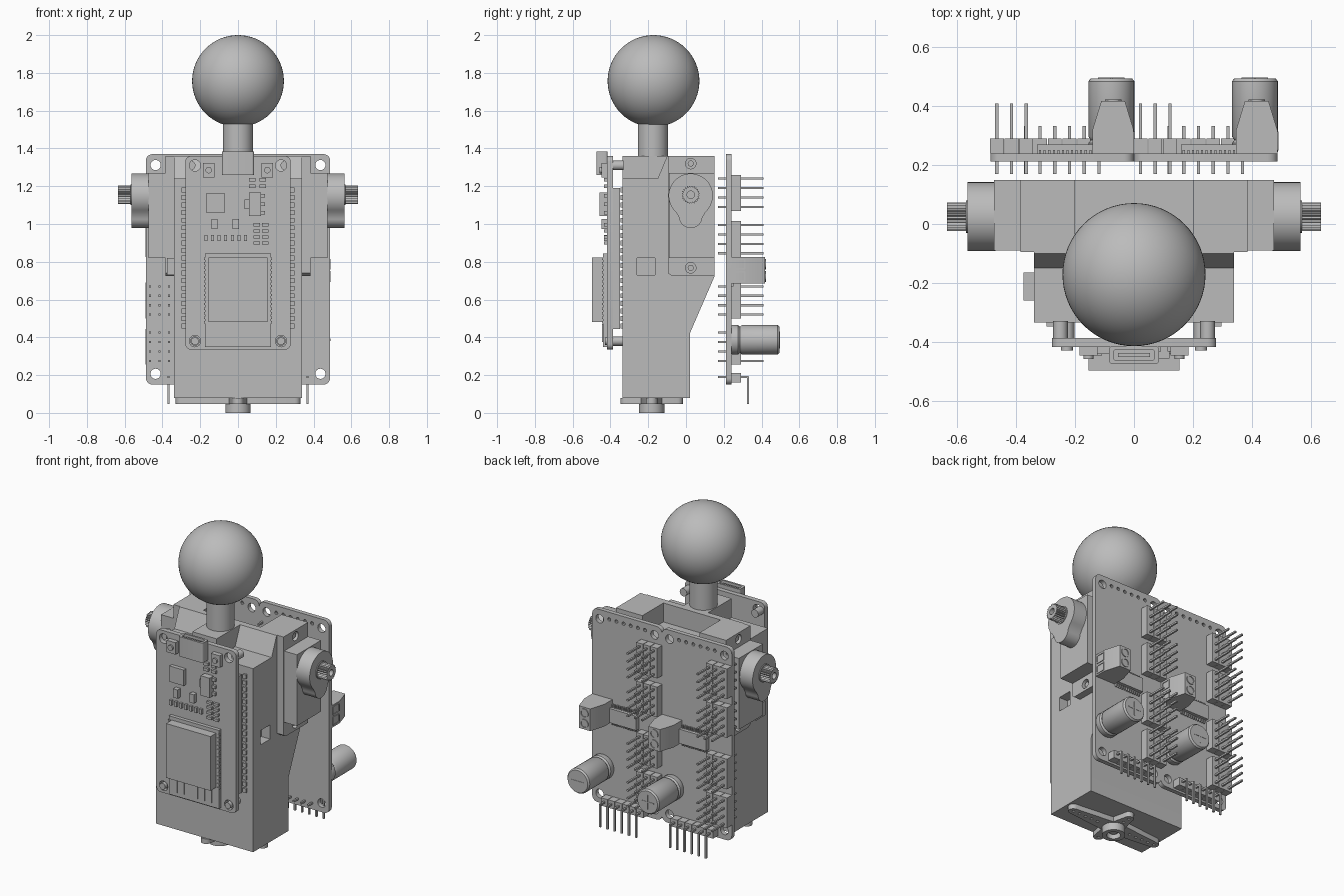
import bpy, bmesh
from math import sin, cos, pi, radians
from mathutils import Matrix, Vector

if "Cube" in bpy.data.objects:
    bpy.data.objects.remove(bpy.data.objects["Cube"])

grey = bpy.data.materials.new("plain grey")
grey.use_nodes = True
grey.diffuse_color = (0.5, 0.5, 0.5, 1)
grey.node_tree.nodes["Principled BSDF"].inputs["Base Color"].default_value = (0.5, 0.5, 0.5, 1)

# Local (u, v, depth) frames: X maps to (y, z), Y to (x, z), Z to (x, y)
FRAMES = {"X": Matrix(((0, 0, 1), (1, 0, 0), (0, 1, 0))),
          "Y": Matrix(((1, 0, 0), (0, 0, -1), (0, 1, 0))),
          "Z": Matrix.Identity(3)}


def finish(name, bm, smooth=True):
    bmesh.ops.remove_doubles(bm, verts=bm.verts, dist=1e-5)
    bmesh.ops.recalc_face_normals(bm, faces=bm.faces)
    mesh = bpy.data.meshes.new(name)
    bm.to_mesh(mesh)
    bm.free()
    mesh.materials.append(grey)
    ob = bpy.data.objects.new(name, mesh)
    bpy.context.collection.objects.link(ob)
    if smooth:
        bpy.ops.object.select_all(action="DESELECT")
        ob.select_set(True)
        bpy.context.view_layer.objects.active = ob
        bpy.ops.object.shade_smooth_by_angle(angle=radians(35))
    return ob


def boxes(name, items):
    """One object from many (x0, x1, y0, y1, z0, z1) boxes."""
    bm = bmesh.new()
    for x0, x1, y0, y1, z0, z1 in items:
        m = Matrix.Translation(((x0 + x1) / 2, (y0 + y1) / 2, (z0 + z1) / 2))
        size = Matrix.Diagonal((abs(x1 - x0), abs(y1 - y0), abs(z1 - z0), 1))
        bmesh.ops.create_cube(bm, size=1, matrix=m @ size)
    return finish(name, bm, False)


def block(x, y, z, w, d, h):
    return (x - w / 2, x + w / 2, y - d / 2, y + d / 2, z - h / 2, z + h / 2)


def arc(u, v, r, a0=0, a1=360, n=24):
    steps = n if a1 - a0 == 360 else n + 1
    return [(u + r * cos(radians(a0 + (a1 - a0) * i / n)),
             v + r * sin(radians(a0 + (a1 - a0) * i / n))) for i in range(steps)]


def rounded(u0, u1, v0, v1, r):
    pts = []
    for u, v, a in ((u1 - r, v1 - r, 0), (u0 + r, v1 - r, 90), (u0 + r, v0 + r, 180), (u1 - r, v0 + r, 270)):
        pts += arc(u, v, r, a, a + 90, 5)
    return pts


def plate(name, axis, d0, d1, outline, holes=()):
    """Extrude an outline with holes along an axis, from d0 to d1."""
    cu = bpy.data.curves.new(name, "CURVE")
    cu.dimensions, cu.fill_mode, cu.extrude = "2D", "BOTH", abs(d1 - d0) / 2
    for loop in [outline, *holes]:
        s = cu.splines.new("POLY")
        s.points.add(len(loop) - 1)
        for p, (u, v) in zip(s.points, loop):
            p.co = (u, v, 0, 1)
        s.use_cyclic_u = True
    tmp = bpy.data.objects.new(name + "_curve", cu)
    bm = bmesh.new()
    bm.from_mesh(tmp.to_mesh())
    tmp.to_mesh_clear()
    bpy.data.objects.remove(tmp)
    mid = Vector([(d0 + d1) / 2 if axis == a else 0 for a in "XYZ"])
    bm.transform(Matrix.Translation(mid) @ FRAMES[axis].to_4x4())
    bmesh.ops.remove_doubles(bm, verts=bm.verts, dist=1e-5)
    bmesh.ops.dissolve_limit(bm, angle_limit=0.02, verts=bm.verts, edges=bm.edges)
    return finish(name, bm)


def turned(name, axis, u, v, profile, n=32):
    """Revolve (depth, radius) steps around an axis line through (u, v)."""
    bm = bmesh.new()
    flip = -1 if axis == "Y" else 1
    rings = [[bm.verts.new(FRAMES[axis] @ Vector((a, b, d * flip))) for a, b in arc(u, v, r, n=n)]
             for d, r in profile]
    for low, high in zip(rings, rings[1:]):
        for i in range(n):
            bm.faces.new((low[i], low[i - 1], high[i - 1], high[i]))
    bm.faces.new(rings[0])
    bm.faces.new(rings[-1])
    return finish(name, bm)


# Ball on a neck
bm = bmesh.new()
bmesh.ops.create_uvsphere(bm, u_segments=64, v_segments=32, radius=0.243,
                          matrix=Matrix.Translation((0, -0.172, 1.757)))
finish("ball", bm)
turned("neck", "Z", 0, -0.175, [(1.3, 0.08), (1.56, 0.08)])
plate("neck_pedestal", "X", -0.085, 0.085, [(-0.335, 1.23), (-0.08, 1.23), (-0.08, 1.36), (-0.335, 1.36)])

# Main housing with a sloped ridge and an open pocket on top
body = plate("housing", "X", -0.34, 0.34, [(-0.335, 0.08), (0.02, 0.08), (0.02, 0.42), (0.15, 0.72),
                                           (0.15, 1.24), (-0.335, 1.24)])
cutter = boxes("window_cutter", [(0.28, 0.4, -0.26, -0.165, 0.73, 0.82)])
cutter.hide_render = True
cut = body.modifiers.new("window", "BOOLEAN")
cut.operation, cut.object = "DIFFERENCE", cutter
bpy.context.view_layer.objects.active = body
bpy.ops.object.modifier_apply(modifier=cut.name)
bpy.data.objects.remove(cutter)
plate("top_ridge", "X", -0.34, 0.34, [(-0.15, 1.24), (-0.1, 1.36), (-0.06, 1.36), (-0.06, 1.24)])
boxes("pocket_walls", [(s * 0.2, s * 0.34, -0.06, 0.15, 1.24, 1.36) for s in (-1, 1)])
boxes("side_plug", [(-0.375, -0.34, -0.26, -0.165, 0.73, 0.82)])

# Side servos
for side, s in (("left", 1), ("right", -1)):
    plate(side + "_servo_flange", "X", s * 0.34, s * 0.385,
          [(-0.095, 0.74), (-0.075, 0.725), (0.15, 0.725), (0.15, 1.36), (-0.095, 1.36)],
          [arc(0.025, z, 0.028) for z in (0.768, 1.32)])
    for z in (0.768, 1.32):
        turned(side + "_flange_screw", "X", 0.025, z, [(s * 0.34, 0.016), (s * 0.375, 0.016)], 16)
    boxes(side + "_servo_body", [(s * 0.38, s * 0.475, -0.09, 0.15, 0.82, 1.27)])
    plate(side + "_gear_housing", "X", s * 0.47, s * 0.565,
          arc(0.025, 1.15, 0.117, -48, 228, 36) + arc(0.025, 1.04, 0.062, 185, 355, 16))
    turned(side + "_shaft_collar", "X", 0.025, 1.155, [(s * 0.56, 0.055), (s * 0.57, 0.055)])
    teeth = [(0.025 + r * cos(a), 1.155 + r * sin(a)) for i in range(48)
             for a, r in [(i * pi / 24, 0.049 if i % 2 else 0.041)]]
    plate(side + "_splined_shaft", "X", s * 0.565, s * 0.635, teeth, [arc(0.025, 1.155, 0.02)])

# Bottom servo horn: tapered cross with a hollow hub
cy = -0.182
for name, axis_len, turn in (("long", 0.3, 0), ("short", 0.135, 1)):
    outline = arc(axis_len, 0, 0.03, -90, 90, 10) + [(0, 0.06)] + arc(-axis_len, 0, 0.03, 90, 270, 10) + [(0, -0.06)]
    holes = [arc(t * axis_len * f, 0, 0.009, n=10) for t in (-1, 1)
             for f in ((0.4, 0.55, 0.7, 0.85, 1) if not turn else (0.65, 1))]
    swap = (lambda p: (p[1], p[0] + cy)) if turn else (lambda p: (p[0], p[1] + cy))
    plate(name + "_horn_arm", "Z", 0.048, 0.08, [swap(p) for p in outline], [[swap(p) for p in h] for h in holes])
plate("horn_hub", "Z", 0, 0.05, arc(0, cy, 0.067, n=32), [arc(0, cy, 0.04)])
turned("horn_screw", "Z", 0, cy, [(0.02, 0.025), (0.06, 0.025)])

# Front controller board
plate("controller_board", "Y", -0.418, -0.387, rounded(-0.279, 0.279, 0.335, 1.36, 0.03),
      [arc(s * 0.228, z, 0.03) for s in (-1, 1) for z in (0.38, 1.31)])
for s in (-1, 1):
    for z in (0.38, 1.31):
        turned("standoff", "Y", s * 0.25 if z > 1 else s * 0.228, z, [(-0.39, 0.025), (-0.33, 0.025)], 16)
    turned("board_screw", "Y", s * 0.228, 0.38, [(-0.43, 0.02), (-0.33, 0.02)], 16)
boxes("controller_headers", [(s * 0.235, s * 0.272, -0.39, -0.35, 0.445, 1.19) for s in (-1, 1)])
boxes("controller_pins", [block(s * 0.287, -0.338, 0.46 + i * 0.04, 0.022, 0.02, 0.026)
                          for s in (-1, 1) for i in range(19)])
boxes("radio_module_base", [(-0.175, 0.175, -0.44, -0.417, 0.35, 0.845)])
boxes("radio_shield", [(-0.155, 0.155, -0.497, -0.435, 0.48, 0.823)])
boxes("antenna_trace", [block(-0.12 + i * 0.048, -0.441, 0.42, 0.01, 0.006, 0.09) for i in range(6)]
      + [block(0, -0.441, 0.465, 0.25, 0.006, 0.01)])
boxes("radio_contacts", [block(s * 0.172, -0.435, 0.48 + i * 0.024, 0.015, 0.02, 0.012)
                         for s in (-1, 1) for i in range(15)])
plate("usb_socket", "Z", 1.26, 1.385, rounded(-0.085, 0.085, -0.475, -0.415, 0.012),
      [rounded(-0.07, 0.07, -0.463, -0.427, 0.01)])
boxes("usb_tongue", [(-0.055, 0.055, -0.452, -0.438, 1.27, 1.375), (-0.08, 0.08, -0.47, -0.42, 1.262, 1.28)])
for s in (-1, 1):
    boxes("push_button", [block(s * 0.155, -0.43, 1.285, 0.062, 0.035, 0.075)])
    turned("button_cap", "Y", s * 0.155, 1.285, [(-0.458, 0.017), (-0.44, 0.017)], 16)
boxes("usb_chip", [block(-0.12, -0.427, 1.112, 0.1, 0.03, 0.1)])
boxes("regulator", [block(0.09, -0.435, 1.105, 0.062, 0.045, 0.125), block(0.05, -0.424, 1.105, 0.03, 0.02, 0.05)]
      + [block(0.128, -0.424, 1.105 + k * 0.045, 0.03, 0.02, 0.02) for k in (-1, 0, 1)])
boxes("transistors", [block(x, -0.43, 1.0, 0.032, 0.035, 0.055) for x in (-0.125, -0.012)])
boxes("resistors", [block(-0.17 + i * 0.035, -0.424, 0.925, 0.016, 0.018, 0.032) for i in range(7)]
      + [block(x, -0.424, 0.9 + k * 0.032, 0.034, 0.018, 0.016) for x in (0.1, 0.145) for k in range(4)]
      + [block(x, -0.424, z, 0.034, 0.018, 0.018) for x in (0.075, 0.13) for z in (1.2, 1.235)])

# Two driver boards on the back
for side, cx in (("left", 0.244), ("right", -0.244)):
    plate(side + "_driver_board", "Y", 0.212, 0.24, rounded(cx - 0.244, cx + 0.244, 0.15, 1.37, 0.035),
          [arc(cx + s * 0.192, z, 0.027) for s in (-1, 1) for z in (0.207, 1.312)]
          + [arc(cx + (i - 2.5) * 0.05, 1.325, 0.011, n=10) for i in range(6)])
    bases, pins = [], []
    for z in (1.165, 0.92, 0.595, 0.35):
        for c in range(3):
            x = cx - 0.222 + c * 0.05
            bases.append(block(x, 0.265, z, 0.047, 0.05, 0.19))
            pins += [block(x, 0.29, z + (r - 1.5) * 0.05, 0.011, 0.24, 0.011) for r in range(4)]
    boxes(side + "_pin_headers", bases)
    boxes(side + "_header_pins", pins)

    # Right-angle connector along the lower edge
    boxes(side + "_angle_header", [block(cx + (i - 2.5) * 0.05, 0.265, 0.187, 0.047, 0.05, 0.05) for i in range(6)])
    boxes(side + "_angle_pins", [b for i in range(6) for x in [cx + (i - 2.5) * 0.05]
                                 for b in (block(x, 0.25, 0.19, 0.011, 0.16, 0.011),
                                           block(x, 0.328, 0.12, 0.011, 0.011, 0.145))])

    # Driver chip with comb legs
    boxes(side + "_driver_chip", [block(cx + 0.01, 0.255, 0.735, 0.19, 0.03, 0.09)]
          + [block(cx - 0.075 + i * 0.0155, 0.246, 0.735, 0.007, 0.012, 0.13) for i in range(12)])

    # Screw terminal
    tx = cx + 0.173
    plate(side + "_screw_terminal", "Z", 0.685, 0.825,
          [(tx - 0.07, 0.24), (tx + 0.07, 0.24), (tx + 0.07, 0.32), (tx + 0.04, 0.418),
           (tx - 0.04, 0.418), (tx - 0.07, 0.32)])
    for z in (0.722, 0.788):
        plate(side + "_terminal_ring", "Y", 0.417, 0.423, arc(tx, z, 0.028), [arc(tx, z, 0.022)])
        plate(side + "_terminal_mouth", "X", tx + 0.069, tx + 0.074, rounded(0.25, 0.315, z - 0.028, z + 0.028, 0.004),
              [rounded(0.257, 0.308, z - 0.021, z + 0.021, 0.004)])

    # Capacitor can with a crimped groove
    turned(side + "_capacitor", "Y", cx + 0.167, 0.387,
           [(0.238, 0.074), (0.245, 0.078), (0.275, 0.078), (0.285, 0.07), (0.297, 0.078),
            (0.485, 0.078), (0.495, 0.07)])
    boxes(side + "_capacitor_vent", [block(cx + 0.167, 0.495, 0.387, 0.09, 0.004, 0.007),
                                     block(cx + 0.167, 0.495, 0.387, 0.007, 0.004, 0.09)])
